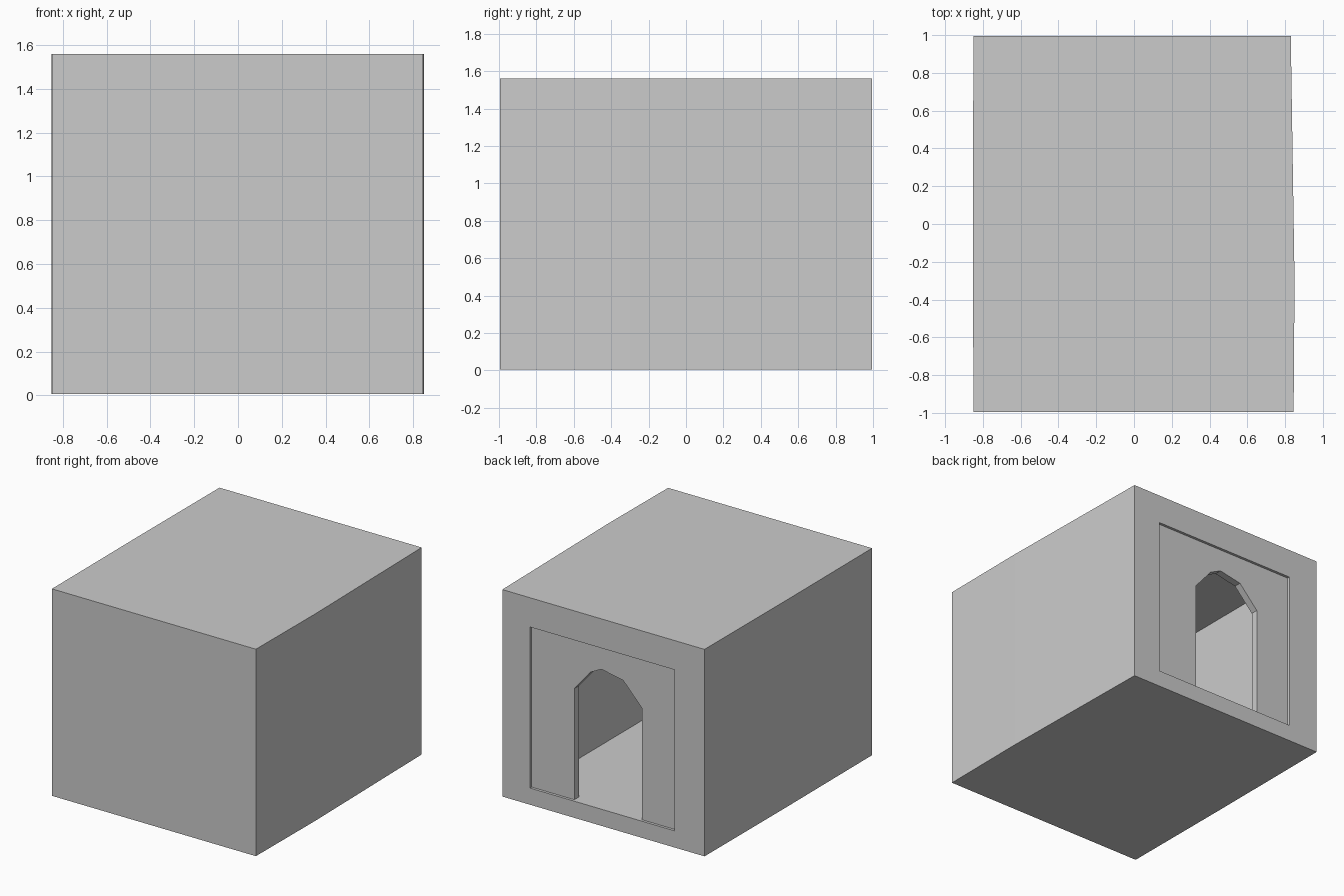
import bpy, bmesh

if "Cube" in bpy.data.objects:
    bpy.data.objects.remove(bpy.data.objects["Cube"])


def prism(name, points, offset):
    """Extrude a closed 3D outline along an offset vector."""
    bm = bmesh.new()
    face = bm.faces.new([bm.verts.new(p) for p in points])
    out = bmesh.ops.extrude_face_region(bm, geom=[face])
    verts = [v for v in out["geom"] if isinstance(v, bmesh.types.BMVert)]
    bmesh.ops.translate(bm, verts=verts, vec=offset)
    bmesh.ops.recalc_face_normals(bm, faces=bm.faces)
    mesh = bpy.data.meshes.new(name)
    bm.to_mesh(mesh)
    bm.free()
    obj = bpy.data.objects.new(name, mesh)
    bpy.context.collection.objects.link(obj)
    return obj


# Thick outer block, slightly uneven in plan
plan = [(-0.85, -0.995), (0.845, -0.995), (0.85, -0.3), (0.83, 0.995),
        (-0.85, 0.995), (-0.853, 0.0)]
room = prism("room_block", [(x, y, 0.005) for x, y in plan], (0, 0, 1.555))

# Hollow interior, open at the back
X, FLOOR, CEILING = 0.6, 0.13, 1.34
section = [(-X, FLOOR), (X, FLOOR), (X, CEILING), (-X, CEILING)]
cutter = prism("room_cutter", [(x, -0.75, z) for x, z in section], (0, 2, 0))
cutter.hide_render = True
cutter.hide_viewport = True
cut = room.modifiers.new("hollow", "BOOLEAN")
cut.operation = "DIFFERENCE"
cut.solver = "EXACT"
cut.object = cutter

# Thin wall set into the opening, with a faceted arched doorway
arch = [(0.245, FLOOR), (0.245, 0.965), (0.11, 1.125), (0.02, 1.17),
        (-0.16, 1.135), (-0.315, 0.97), (-0.315, FLOOR)]
wall = [(-X, FLOOR), (-X, CEILING), (X, CEILING), (X, FLOOR)]
prism("doorway_wall", [(x, 0.975, z) for x, z in wall + arch], (0, -0.055, 0))
